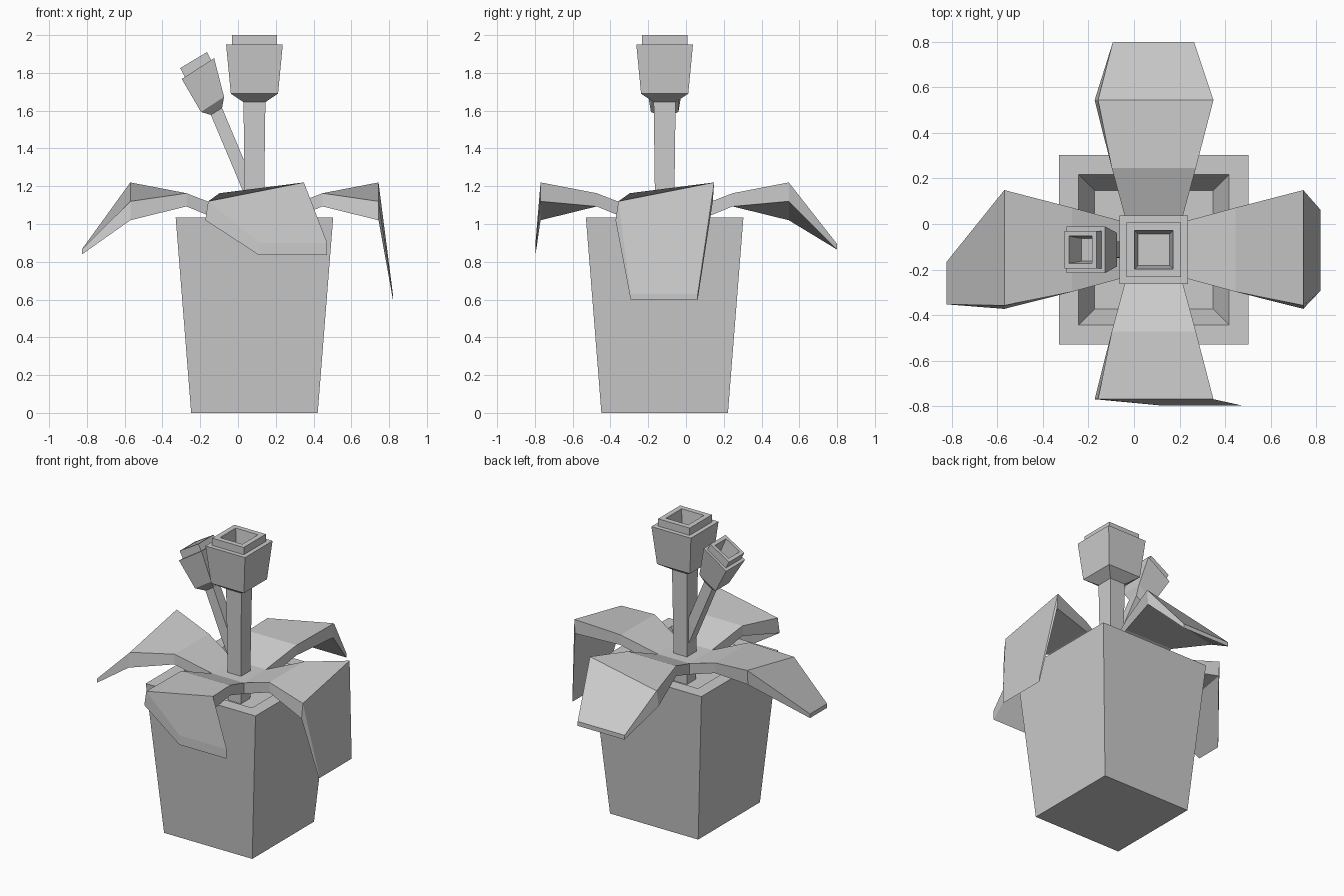
import bpy, bmesh
from math import sin, cos, radians
from mathutils import Vector

if "Cube" in bpy.data.objects:
    bpy.data.objects.remove(bpy.data.objects["Cube"])

CX, CY = 0.087, -0.113   # axis of the pot and main stem


def skin(name, rings):
    """Closed flat-faced solid through a row of four-cornered rings."""
    bm = bmesh.new()
    loops = [[bm.verts.new(p) for p in r] for r in rings]
    for a, b in zip(loops, loops[1:]):
        for i in range(4):
            j = (i + 1) % 4
            bm.faces.new((a[i], a[j], b[j], b[i]))
    bm.faces.new(loops[0])
    bm.faces.new(loops[-1])
    bmesh.ops.recalc_face_normals(bm, faces=bm.faces[:])
    me = bpy.data.meshes.new(name)
    bm.to_mesh(me)
    bm.free()
    ob = bpy.data.objects.new(name, me)
    bpy.context.collection.objects.link(ob)
    return ob


def square(x, z, half, tilt=0):
    """Square ring, leaning towards -x by tilt degrees."""
    t = radians(tilt)
    u, v = Vector((cos(t), 0, sin(t))), Vector((0, 1, 0))
    c = Vector((x, CY, z))
    return [c + half * (a * u + b * v) for a, b in ((-1, -1), (1, -1), (1, 1), (-1, 1))]


def leaf(name, out, side, tip):
    """Four-section leaf: root, arch, twisted bend, tip."""
    out, side = Vector(out), Vector(side)
    d, lo, hi, zt, zb = tip
    # distance, (lateral, z) for top low, top high, bottom high, bottom low
    sections = [
        (0.12, [(-.12, 1.07), (.12, 1.07), (.12, .995), (-.12, .995)]),
        (0.36, [(-.185, 1.163), (.185, 1.163), (.185, 1.093), (-.185, 1.093)]),
        (0.657, [(-.245, 1.12), (.262, 1.22), (.255, 1.12), (-.26, 1.02)]),
        (d, [(lo, zt), (hi, zt), (hi, zb), (lo, zb)]),
    ]
    rings = [[Vector((CX, CY, z)) + out * r + side * s for s, z in pts]
             for r, pts in sections]
    skin(name, rings)


# Hollow pot with soil floor
skin("pot", [square(CX, z, h) for z, h in
             ((0, .335), (1.035, .417), (1.035, .33), (.88, .26))])

# Main stem with hollow bloom
skin("main_flower", [square(CX, z, h) for z, h in
                     ((.87, .05), (1.18, .052), (1.645, .058), (1.69, .125), (1.95, .15),
                      (1.95, .12), (2.0, .12), (2.0, .085), (1.86, .07))])

# Leaning side stem with smaller bloom
skin("side_flower", [square(*s) for s in
                     ((.065, 1.17, .035, 12), (.013, 1.294, .037, 45), (-.114, 1.596, .035, 32),
                      (-.135, 1.633, .073, 33), (-.212, 1.823, .102, 33),
                      (-.212, 1.823, .083, 33), (-.235, 1.868, .083, 31),
                      (-.235, 1.868, .06, 31), (-.188, 1.775, .05, 31))])

# Leaf crown joining the four leaves
skin("leaf_crown", [square(CX, .995, .12), square(CX, 1.07, .12)])

# Leaves: tip = distance, low side, high side, top z, bottom z
X, Y = (1, 0, 0), (0, 1, 0)
leaf("right_leaf", X, Y, (.733, -.18, .175, .63, .60))
leaf("left_leaf", (-1, 0, 0), Y, (.912, -.24, -.055, .868, .84))
leaf("back_leaf", Y, X, (.912, -.18, .177, .895, .865))
leaf("front_leaf", (0, -1, 0), X, (.684, .025, .385, .90, .835))
